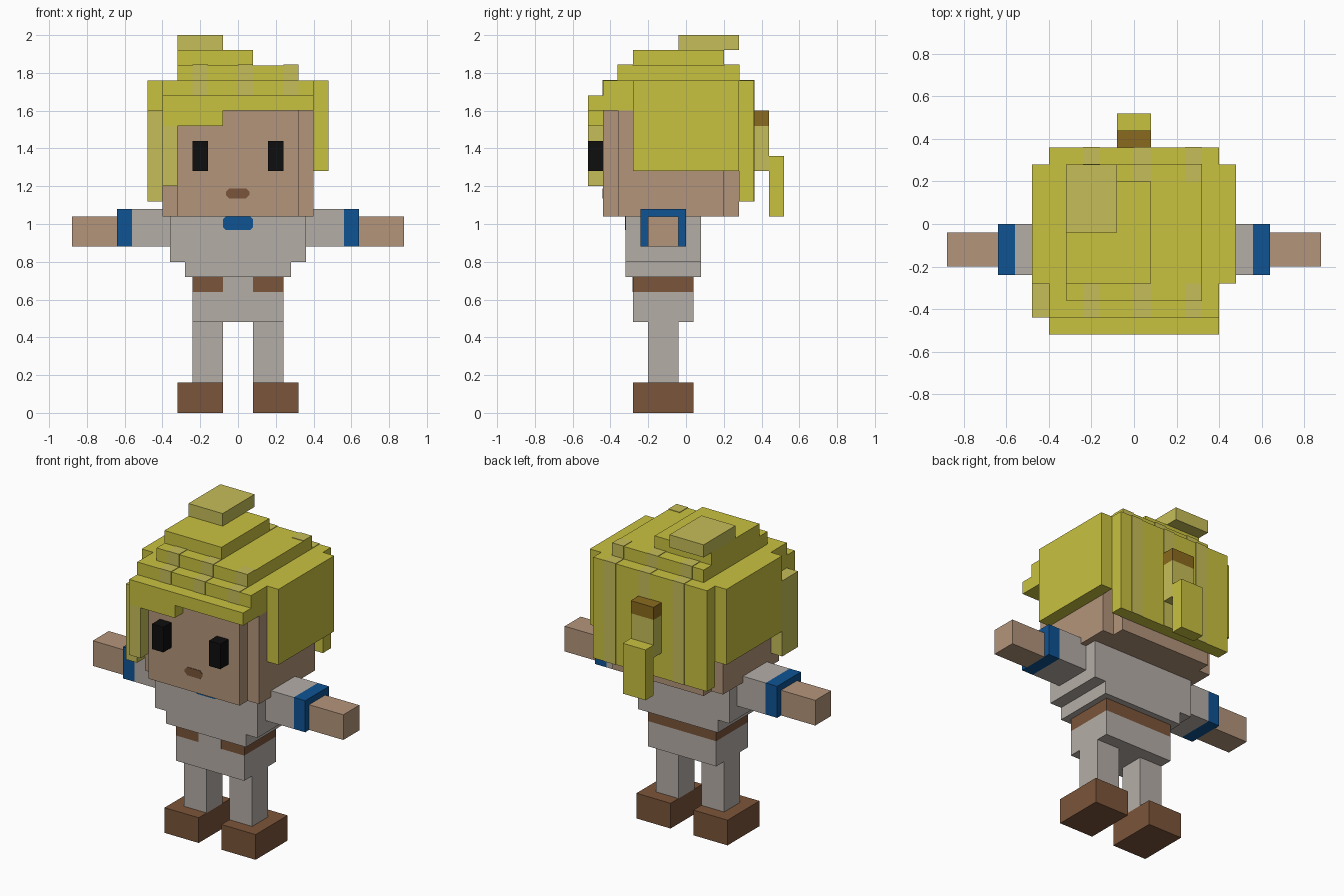
import bpy
import bmesh
from mathutils import Vector

UNIT = 0.08   # edge of one block
SKIN_DEEP = 0.04   # thickness of painted plates, in blocks

cube = bpy.data.objects.get("Cube")
if cube:
    bpy.data.objects.remove(cube, do_unlink=True)


def make_material(name, hex_code):
    """One flat colour, given as an sRGB hex code and stored as linear."""
    rgb = []
    for i in range(3):
        c = int(hex_code[2 * i:2 * i + 2], 16) / 255
        rgb.append(c / 12.92 if c < 0.04 else ((c + 0.055) / 1.055) ** 2.4)
    colour = (*rgb, 1)
    mat = bpy.data.materials.new(name)
    mat.use_nodes = True
    mat.diffuse_color = colour
    shader = mat.node_tree.nodes["Principled BSDF"]
    shader.inputs["Base Color"].default_value = colour
    shader.inputs["Roughness"].default_value = 0.9
    return mat


skin = make_material("skin", "B4957B")
hair = make_material("blond_hair", "C9C240")
light_hair = make_material("pale_blond_hair", "C6BE58")
cloth = make_material("grey_cloth", "B5AEA7")
leather = make_material("brown_leather", "7B553A")
blue = make_material("blue_trim", "0E5394")
black = make_material("black_eye", "0E0E0E")
tie_brown = make_material("hair_tie_brown", "8B6A1E")


def box(name, mat, x, y, z, chamfer=0):
    """Block spanning (low, high) on each axis, in block units.
    The y grid sits half a block back; chamfer cuts the corners seen from the front."""
    spans = (x, (y[0] + 0.5, y[1] + 0.5), z)
    low = Vector([s[0] for s in spans]) * UNIT
    high = Vector([s[1] for s in spans]) * UNIT
    centre, size = (low + high) / 2, high - low
    bm = bmesh.new()
    bmesh.ops.create_cube(bm, size=1)
    for v in bm.verts:
        v.co = Vector([v.co[i] * size[i] for i in range(3)])
    if chamfer:
        edges = [e for e in bm.edges
                 if abs(e.verts[0].co.y - e.verts[1].co.y) > size.y / 2]
        bmesh.ops.bevel(bm, geom=edges, offset=chamfer * UNIT, segments=1,
                        affect='EDGES')
    mesh = bpy.data.meshes.new(name)
    bm.to_mesh(mesh)
    bm.free()
    mesh.materials.append(mat)
    obj = bpy.data.objects.new(name, mesh)
    obj.location = centre
    bpy.context.scene.collection.objects.link(obj)
    return obj


def pair(name, mat, x, y, z):
    """The same block on the left (+x) and the right (-x)."""
    box("left_" + name, mat, x, y, z)
    box("right_" + name, mat, (-x[1], -x[0]), y, z)


# Legs and shoes
pair("shoe", leather, (1, 4), (-4, 0), (0, 2))
pair("leg", cloth, (1, 3), (-3, -1), (2, 6))

# Hips with a belt that is open at the front
box("hips", cloth, (-3, 3), (-4, 0), (6, 8))
box("belt", leather, (-3, 3), (-4, 0), (8, 9))
box("belt_gap", cloth, (-1, 1), (-4 - SKIN_DEEP, -4), (8, 9))

# Torso
box("tunic_hem", cloth, (-3.5, 3.5), (-4.5, 0.5), (9, 10))
box("tunic", cloth, (-4.5, 4.5), (-4.5, 0.5), (10, 13))
box("collar", blue, (-1, 1), (-4.5 - SKIN_DEEP, -4.5), (12.1, 13), 0.2)

# Arms
pair("sleeve", cloth, (4.5, 7), (-3.5, -0.5), (11, 13.5))
pair("cuff", blue, (7, 8), (-3.5, -0.5), (11, 13.5))
pair("hand", skin, (8, 11), (-3, -1), (11, 13))

# Head and face
box("head_wide", skin, (-5, 5), (-5, 2), (13, 20))
box("head_deep", skin, (-4, 4), (-6, 3), (13, 20))
pair("eye", black, (2, 3), (-7, -6), (16, 18))
box("mouth", leather, (-0.8, 0.75), (-6 - SKIN_DEEP, -6), (14.2, 14.85), 0.22)

# Hair: cap, stacked tiers and bun
box("hair_cap", hair, (-5, 5), (-6, 3), (20, 22))
box("hair_tier_low", hair, (-4, 4), (-5, 3), (22, 23))
box("hair_tier_high", hair, (-4, 1), (-4, 2), (23, 24))
box("hair_bun", light_hair, (-4, -1), (-1, 3), (24, 25))

# Hair: sides and back
pair("hair_side", hair, (5, 6), (-4, 3), (16, 22))
box("hair_back", hair, (-5, 5), (3, 4), (14, 22))
box("right_side_lock", light_hair, (-6, -5), (-6, -4), (14, 20))

# Hair: fringe
box("fringe_band", hair, (-5, 5), (-7, -6), (20, 21))
box("fringe_step", hair, (-5, -1), (-7, -6), (19, 20))
box("fringe_lock", light_hair, (-5, -4), (-7, -6), (15, 19))

# Ponytail
box("hair_tie", tie_brown, (-1, 1), (4, 5), (19, 20))
box("ponytail_root", light_hair, (-1, 1), (4, 5), (16, 19))
box("ponytail_tip", hair, (-1, 1), (5, 6), (13, 17))

# Pale streaks, laid just proud of the cap, low tier and back
d = SKIN_DEEP
for i, x in enumerate((-3, 0, 3)):
    span = (x, x + 1)
    box(f"front_streak_{i}", light_hair, span, (-6 - d, -5), (21, 22 + d))
    box(f"tier_streak_{i}", light_hair, span, (-5 - d, -4), (22, 23 + d))
    box(f"rear_tier_streak_{i}", light_hair, span, (2, 3 + d), (22, 23 + d))
    box(f"back_streak_{i}", light_hair, span, (3, 4 + d), (14, 22 + d))
